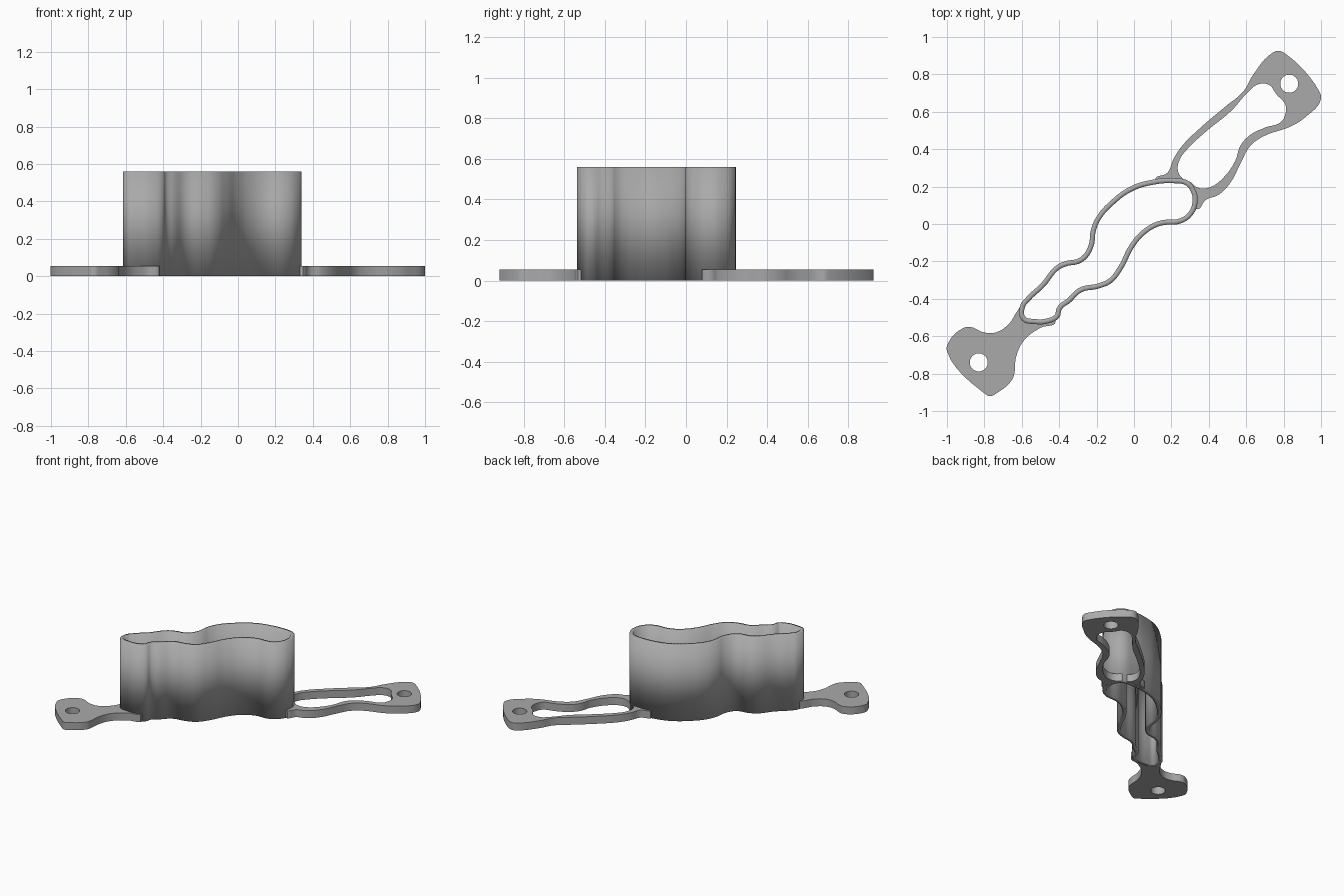
import bpy
import bmesh
import math

FLANGE_HEIGHT = 0.055
WALL_HEIGHT = 0.56
WALL_THICKNESS = 0.027
HOLE_RADIUS = 0.048

default_cube = bpy.data.objects.get("Cube")
if default_cube:
    bpy.data.objects.remove(default_cube, do_unlink=True)

# One plain grey material
grey = bpy.data.materials.new("plain grey")
grey.use_nodes = True
colour = (0.4, 0.4, 0.4, 1)
grey.diffuse_color = colour
grey.node_tree.nodes["Principled BSDF"].inputs["Base Color"].default_value = colour


def circle(x, y, radius, count=12):
    """Points for a round screw hole."""
    angles = [math.tau * i / count for i in range(count)]
    return [(x + radius * math.cos(a), y + radius * math.sin(a)) for a in angles]


def extrude_outlines(name, outlines, height, filled):
    """Extrude smooth closed outlines upward; inner outlines become holes."""
    curve = bpy.data.curves.new(name + " curve", "CURVE")
    curve.dimensions = "2D"
    curve.fill_mode = "BOTH" if filled else "NONE"
    curve.extrude = height / 2
    curve.resolution_u = 6
    for points in outlines:
        spline = curve.splines.new("BEZIER")
        spline.bezier_points.add(len(points) - 1)
        spline.use_cyclic_u = True
        for knot, (x, y) in zip(spline.bezier_points, points):
            knot.co = (x, y, 0)
            knot.handle_left_type = knot.handle_right_type = "AUTO"
    helper = bpy.data.objects.new(name + " helper", curve)
    bpy.context.collection.objects.link(helper)
    bpy.context.view_layer.update()
    depsgraph = bpy.context.evaluated_depsgraph_get()
    mesh = bpy.data.meshes.new_from_object(helper.evaluated_get(depsgraph))
    bpy.data.objects.remove(helper, do_unlink=True)

    # Weld the caps to the sides and stand the part on the ground
    bm = bmesh.new()
    bm.from_mesh(mesh)
    bmesh.ops.remove_doubles(bm, verts=bm.verts, dist=0.0001)
    bmesh.ops.recalc_face_normals(bm, faces=bm.faces)
    bmesh.ops.translate(bm, verts=bm.verts, vec=(0, 0, height / 2))
    bm.to_mesh(mesh)
    bm.free()

    mesh.materials.clear()
    mesh.materials.append(grey)
    part = bpy.data.objects.new(name, mesh)
    bpy.context.collection.objects.link(part)
    return part


def smooth(part):
    bpy.ops.object.select_all(action="DESELECT")
    part.select_set(True)
    bpy.context.view_layer.objects.active = part
    bpy.ops.object.shade_smooth_by_angle(angle=math.radians(35))


# Tall wavy wall, open at top and bottom
wall_outline = [
    (-.61, -.44), (-.57, -.385), (-.5, -.32), (-.42, -.225), (-.37, -.2),
    (-.29, -.18), (-.245, -.12), (-.23, -.03), (-.2, .04), (-.13, .12),
    (-.02, .2), (.09, .235), (.21, .245), (.29, .23), (.33, .18),
    (.34, .12), (.315, .05), (.255, .005), (.14, -.01), (.06, -.055),
    (0, -.125), (-.06, -.24), (-.12, -.315), (-.19, -.345), (-.28, -.365),
    (-.34, -.42), (-.385, -.455), (-.4, -.5), (-.455, -.53), (-.53, -.535),
    (-.6, -.515),
]
wall = extrude_outlines("wavy_wall", [wall_outline], WALL_HEIGHT, False)
shell = wall.modifiers.new("thickness", "SOLIDIFY")
shell.thickness = WALL_THICKNESS
shell.offset = -1
shell.use_even_offset = True

# Solid mounting tab at the right front end
tab_outline = [
    (-.6, -.44), (-.62, -.46), (-.67, -.535), (-.74, -.58), (-.8, -.58),
    (-.88, -.55), (-.92, -.56), (-.99, -.63), (-1, -.68), (-.8, -.905),
    (-.77, -.92), (-.735, -.905), (-.65, -.83), (-.64, -.8), (-.63, -.71),
    (-.59, -.625), (-.5, -.555), (-.42, -.52), (-.45, -.515), (-.53, -.52),
    (-.59, -.5),
]
tab = extrude_outlines(
    "mounting_tab", [tab_outline, circle(-.83, -.74, HOLE_RADIUS)], FLANGE_HEIGHT, True)

# Looped mounting bracket at the left back end
bracket_outline = [
    (.115, .235), (.18, .275), (.21, .345), (.255, .415), (.35, .51),
    (.485, .625), (.585, .71), (.635, .795), (.74, .915), (.77, .925),
    (.81, .91), (.99, .71), (1, .67), (.915, .57), (.845, .525),
    (.685, .465), (.62, .415), (.575, .335), (.515, .22), (.45, .155),
    (.385, .13), (.335, .08), (.325, .12), (.315, .17), (.28, .215),
    (.21, .23),
]
slot_outline = [
    (.265, .24), (.235, .285), (.245, .345), (.285, .4), (.38, .49),
    (.52, .605), (.605, .7), (.66, .745), (.72, .745), (.76, .695),
    (.81, .635), (.81, .59), (.785, .545), (.7, .515), (.62, .475),
    (.57, .42), (.54, .335), (.48, .25), (.415, .2), (.365, .19),
    (.33, .2), (.3, .225),
]
bracket = extrude_outlines(
    "looped_bracket",
    [bracket_outline, slot_outline, circle(.83, .75, HOLE_RADIUS)],
    FLANGE_HEIGHT, True)

for part in (wall, tab, bracket):
    smooth(part)
